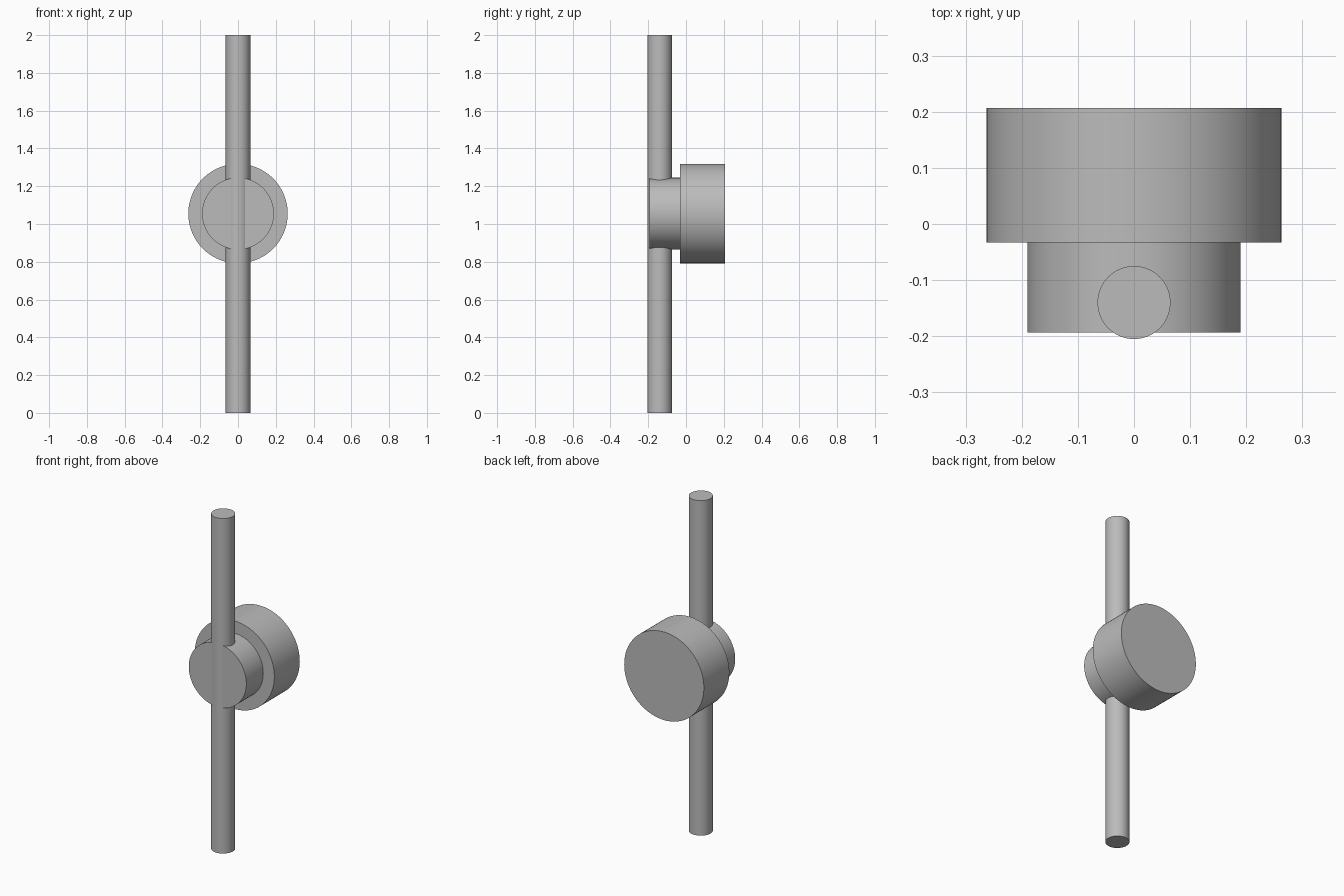
import bpy
import math

cube = bpy.data.objects.get("Cube")
if cube:
    bpy.data.objects.remove(cube, do_unlink=True)

# Single plain grey material
GREY = (0.5, 0.5, 0.5, 1.0)
grey = bpy.data.materials.new("plain grey")
grey.use_nodes = True
grey.diffuse_color = GREY
grey.node_tree.nodes["Principled BSDF"].inputs["Base Color"].default_value = GREY

AXIS_Z = 1.055
FACING_FRONT = (math.pi / 2, 0, 0)


def cylinder(name, radius, depth, location, rotation=(0, 0, 0)):
    bpy.ops.mesh.primitive_cylinder_add(vertices=96, radius=radius, depth=depth,
                                        location=location, rotation=rotation)
    obj = bpy.context.object
    obj.name = name
    obj.data.materials.append(grey)
    bpy.ops.object.shade_smooth_by_angle(angle=math.radians(30))
    return obj


def disc(name, radius, front, back):
    return cylinder(name, radius, back - front,
                    (0, (front + back) / 2, AXIS_Z), FACING_FRONT)


# Upright rod passing through the hub
cylinder("upright_rod", 0.065, 2.0, (0, -0.14, 1.0))

# Wide base at the back, narrower hub in front
disc("back_base", 0.263, -0.033, 0.207)
disc("front_hub", 0.19, -0.193, -0.033)
